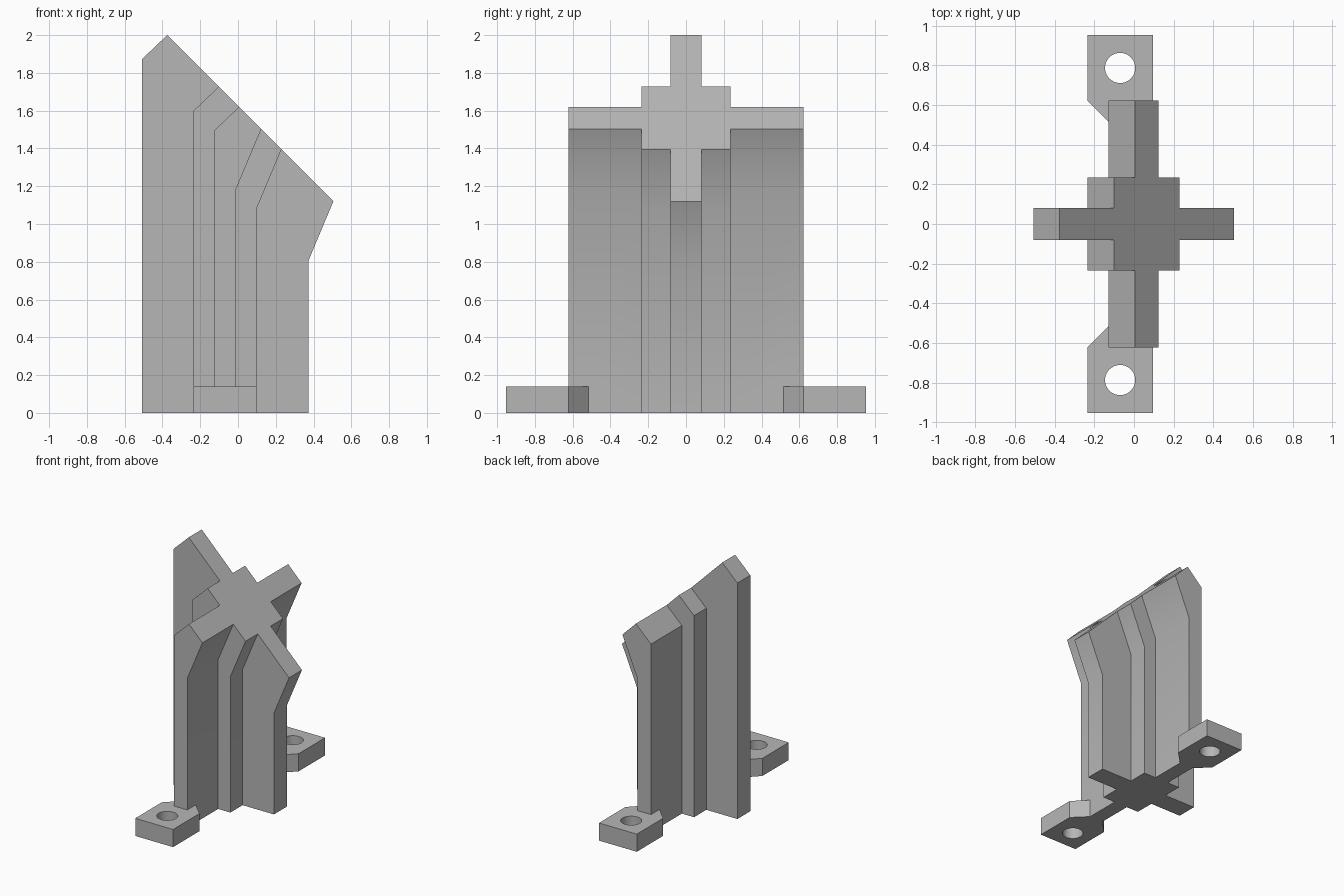
import bpy
import bmesh
from math import radians

cube = bpy.data.objects.get("Cube")
if cube:
    bpy.data.objects.remove(cube, do_unlink=True)

grey = bpy.data.materials.new("neutral grey")
grey.use_nodes = True
colour = (0.47, 0.47, 0.47, 1)
grey.diffuse_color = colour
grey.node_tree.nodes["Principled BSDF"].inputs["Base Color"].default_value = colour


def loft(name, rings):
    """Skin a stack of matching rings and cap both ends."""
    bm = bmesh.new()
    loops = [[bm.verts.new(p) for p in ring] for ring in rings]
    n = len(loops[0])
    for low, high in zip(loops, loops[1:]):
        for i in range(n):
            j = (i + 1) % n
            bm.faces.new((low[i], low[j], high[j], high[i]))
    bm.faces.new(loops[0])
    bm.faces.new(loops[-1])
    bmesh.ops.recalc_face_normals(bm, faces=bm.faces)
    mesh = bpy.data.meshes.new(name)
    bm.to_mesh(mesh)
    bm.free()
    mesh.materials.append(grey)
    obj = bpy.data.objects.new(name, mesh)
    bpy.context.collection.objects.link(obj)
    return obj


def combine(target, tool, operation):
    """Apply a boolean and discard the tool object."""
    mod = target.modifiers.new(operation.lower(), "BOOLEAN")
    mod.operation = operation
    mod.solver = "EXACT"
    mod.object = tool
    bpy.context.view_layer.objects.active = target
    bpy.ops.object.modifier_apply(modifier=mod.name)
    bpy.data.objects.remove(tool, do_unlink=True)


# Stepped cross outline: (back x, front x, half width) for each step
steps = [(-0.508, 0.372, 0.081), (-0.235, 0.097, 0.235), (-0.128, -0.01, 0.622)]
front, back = [], []
for k, (x0, x1, w) in enumerate(steps):
    if k:
        inner = steps[k - 1][2]
        front.append((x1, inner))
        back.append((x0, inner))
    front.append((x1, w))
    back.append((x0, w))
half = [(x, y, 1.175) for x, y in front] + [(x, y, 1.365) for x, y in reversed(back)]
outline = half + [(x, -y, bend) for x, y, bend in reversed(half)]

# Upright column, bent forward under a sloping top
lean = 0.133
column = loft("cross_column", [
    [(x, y, 0) for x, y, bend in outline],
    [(x, y, bend - x) for x, y, bend in outline],
    [(x + lean, y, 1.625 - x - lean) for x, y, bend in outline],
])

# Mounting tabs with a bolt hole, one at each end
tab = [(-0.235, 0.953), (0.097, 0.953), (0.097, 0.622),
       (-0.01, 0.515), (-0.128, 0.515), (-0.235, 0.622)]
for side in (-1, 1):
    foot = loft("mounting_tab", [[(x, side * y, z) for x, y in tab] for z in (0, 0.14)])
    bpy.ops.mesh.primitive_cylinder_add(vertices=40, radius=0.076, depth=1,
                                        location=(-0.07, side * 0.787, 0))
    hole = bpy.context.object
    hole.name = "bolt_hole_cutter"
    hole.hide_render = True
    hole.data.materials.append(grey)
    combine(foot, hole, "DIFFERENCE")
    combine(column, foot, "UNION")

# Smooth the gentle bend and the holes, keep other edges sharp
bpy.ops.object.select_all(action="DESELECT")
column.select_set(True)
bpy.context.view_layer.objects.active = column
bpy.ops.object.shade_smooth_by_angle(angle=radians(30))
